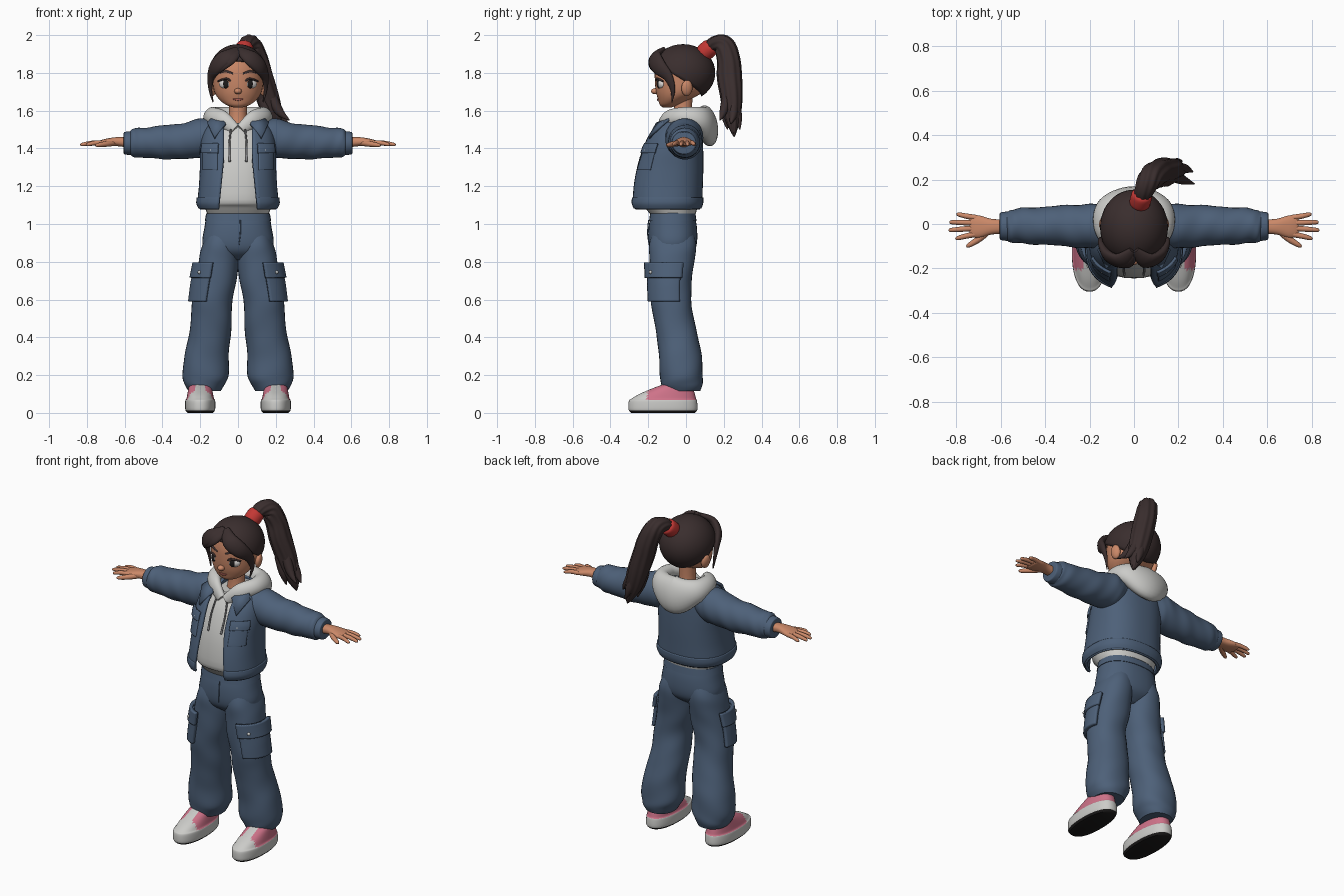
import bpy, bmesh, math
from mathutils import Vector, Matrix, Euler

PAL = {
    "denim": (0.075, 0.118, 0.19), "hoodie_grey": (0.60, 0.60, 0.58), "skin": (0.60, 0.25, 0.14),
    "hair_brown": (0.042, 0.027, 0.027), "band_red": (0.55, 0.04, 0.035), "shoe_pink": (0.62, 0.17, 0.25),
    "rubber_black": (0.012, 0.011, 0.011), "eye_white": (0.75, 0.72, 0.70), "lip": (0.40, 0.11, 0.09),
    "cord_grey": (0.25, 0.25, 0.26)}
MATS = {}
for key, rgb in PAL.items():
    MATS[key] = bpy.data.materials.new(key)
    MATS[key].diffuse_color = (*rgb, 1)


def finish(name, bm, mats, mirror=False, thick=0, rule=None):
    bmesh.ops.recalc_face_normals(bm, faces=bm.faces[:])
    if rule:
        for f in bm.faces:
            f.material_index = rule(f.calc_center_median(), f.normal)
    me = bpy.data.meshes.new(name)
    bm.to_mesh(me)
    bm.free()
    ob = bpy.data.objects.new(name, me)
    bpy.context.collection.objects.link(ob)
    for m in mats.split():
        me.materials.append(MATS[m])
    if thick:
        mod = ob.modifiers.new("thickness", 'SOLIDIFY')
        mod.thickness, mod.offset = thick, 0
    if mirror:
        ob.modifiers.new("mirror", 'MIRROR').use_mirror_merge = False
    return ob


def smooth_rows(rows, n):
    """Catmull-Rom interpolation of section rows."""
    out = []
    for i in range(len(rows) - 1):
        p0, p1, p2, p3 = (rows[max(i - 1, 0)], rows[i], rows[i + 1], rows[min(i + 2, len(rows) - 1)])
        for k in range(n):
            t = k / n
            out.append([0.5 * (2 * b + (c - a) * t + (2 * a - 5 * b + 4 * c - d) * t * t
                               + (3 * b - a - 3 * c + d) * t ** 3) for a, b, c, d in zip(p0, p1, p2, p3)])
    return out + [list(rows[-1])]


def power(v, e):
    return math.copysign(abs(v) ** e, v)


def loft(name, rows, mats, plane=None, segs=32, steps=4, p=2.0, arc=None, fold=None,
         ref=(0, 5, 1.4), mirror=False, thick=0, rule=None):
    """Skin sections (x, y, z, a, b): flat in a plane 'Z' or 'X', or square to the path."""
    rows = smooth_rows(rows, steps)
    pts = [Vector(r[:3]) for r in rows]
    bm, rings = bmesh.new(), []
    for i, r in enumerate(rows):
        if plane == 'Z':
            u, v = Vector((1, 0, 0)), Vector((0, -1, 0))
        elif plane == 'X':
            u, v = Vector((0, 1, 0)), Vector((0, 0, 1))
        else:
            t = (pts[min(i + 1, len(pts) - 1)] - pts[max(i - 1, 0)]).normalized()
            u = t.cross(pts[i] - Vector(ref)).normalized()
            v = u.cross(t)
        t0, t1 = arc(r) if arc else (0, math.tau)
        ring = []
        for k in range(segs + 1 if arc else segs):
            th = t0 + (t1 - t0) * k / segs
            d = 1 + (fold(i / len(rows), th) if fold else 0)
            ring.append(bm.verts.new(pts[i] + u * max(r[3], .001) * d * power(math.sin(th), 2 / p)
                                     + v * max(r[4], .001) * d * power(math.cos(th), 2 / p)))
        rings.append(ring)
    for a, b in zip(rings, rings[1:]):
        for k in range(segs):
            j = k + 1 if arc else (k + 1) % segs
            bm.faces.new((a[k], a[j], b[j], b[k]))
    if not arc:
        bm.faces.new(rings[0])
        bm.faces.new(rings[-1])
    return finish(name, bm, mats, mirror, thick, rule)


def ball(name, loc, size, mat, mirror=False, rot=(0, 0, 0)):
    bm = bmesh.new()
    bmesh.ops.create_uvsphere(bm, u_segments=24, v_segments=14, radius=1,
                              matrix=Matrix.LocRotScale(Vector(loc), Euler(rot), Vector(size)))
    return finish(name, bm, mat, mirror)


def at(rows, z, grow):
    """Section of a vertical loft at height z, grown outward."""
    for a, b in zip(rows, rows[1:]):
        if a[2] <= z <= b[2]:
            t = (z - a[2]) / (b[2] - a[2])
            r = [s + (e - s) * t for s, e in zip(a, b)]
            return r[:3] + [r[3] + grow, r[4] + grow]


def span(a, b):
    return lambda r: (math.radians(a), math.radians(b))


def wrinkle(amp, n):
    return lambda s, th: amp * (math.sin(n * s + 2 * math.sin(th)) + 0.6 * math.sin(1.7 * n * s - 3 * th))


# Shoes: black tread, pale sole, toe and laces, pink sides
def shoe_rule(c, n):
    if c.z < .012:
        return 0
    if c.z < .068 or c.y < -.205 or (abs(c.x - .2) < .026 and n.z > .25 and c.y < -.05):
        return 1
    return 2


loft("shoe", [(.2, -.122, 0, .068, .168), (.2, -.122, .012, .077, .18), (.2, -.122, .03, .08, .183),
              (.2, -.122, .065, .079, .18), (.2, -.118, .075, .073, .171), (.2, -.1, .1, .068, .147),
              (.2, -.07, .13, .062, .108), (.2, -.04, .155, .055, .075), (.2, -.035, .18, .05, .06)],
     "rubber_black hoodie_grey shoe_pink", 'Z', segs=48, p=2.3, rule=shoe_rule, mirror=True)
for i in range(4):
    y, z = -.20 + .03 * i, .112 + .012 * i
    loft("shoe_lace", [(.165, y, z - .012, .006, .006), (.2, y - .005, z, .007, .007),
                       (.235, y, z - .012, .006, .006)], "hoodie_grey", segs=8, mirror=True)

# Trousers
LEG = [(.175, -.02, .115, .085, .095), (.178, -.022, .15, .106, .108), (.172, -.025, .2, .122, .115),
       (.165, -.03, .3, .117, .113), (.152, -.045, .4, .112, .108), (.141, -.065, .5, .107, .108),
       (.135, -.08, .6, .107, .107), (.118, -.08, .7, .11, .11), (.104, -.075, .8, .104, .12),
       (.095, -.07, .88, .096, .124), (.085, -.07, .95, .085, .11)]
loft("trouser_leg", LEG, "denim", 'Z', p=2.2, steps=5, fold=wrinkle(.014, 22), mirror=True)
loft("trouser_hips", [(0, -.07, .81, .06, .06), (0, -.07, .85, .16, .11), (0, -.07, .9, .189, .128),
                      (0, -.07, .98, .178, .128), (0, -.07, 1.05, .166, .115), (0, -.07, 1.08, .155, .105)],
     "denim", 'Z', p=2.3)
loft("trouser_waistband", [(0, -.07, 1.015, .176, .126), (0, -.07, 1.055, .169, .12)], "denim", 'Z', p=2.3)
loft("fly_seam", [(.012, -.198, 1.02, .003, .003), (.012, -.203, .95, .003, .003), (.004, -.195, .89, .003, .003)],
     "denim", segs=8)
loft("cargo_pocket", [at(LEG, z, .012) for z in (.59, .64, .69, .78)], "denim", 'Z', segs=16,
     arc=span(16, 112), thick=.02, mirror=True)
loft("cargo_flap", [at(LEG, z, .022) for z in (.715, .75, .795)], "denim", 'Z', segs=16,
     arc=span(13, 115), thick=.02, mirror=True)
ball("cargo_button", (.205, -.188, .745), (.009, .009, .009), "hoodie_grey", True)

# Hoodie body, hood and cords
loft("hoodie_body", [(0, -.07, 1.055, .163, .122), (0, -.08, 1.09, .176, .14), (0, -.09, 1.13, .18, .155),
                     (0, -.087, 1.3, .172, .14), (0, -.06, 1.45, .15, .115), (0, -.03, 1.535, .1, .085)],
     "hoodie_grey", 'Z', p=2.3)
side = [(.015, -.138, 1.5, .03, .02), (.085, -.1, 1.555, .045, .03), (.135, -.02, 1.57, .05, .042),
        (.115, .075, 1.555, .07, .05)]
loft("hood", side + [(0, .112, 1.52, .11, .056)] + [(-r[0], *r[1:]) for r in side[::-1]],
     "hoodie_grey", ref=(0, 0, 1.5), steps=7, segs=24)
loft("hood_cord", [(.038, -.16, 1.5, .005, .005), (.046, -.195, 1.42, .005, .005),
                   (.044, -.228, 1.33, .006, .006)], "cord_grey", segs=8, mirror=True)

# Jacket: open-fronted shell, hem, pockets, collar
JACKET = [(0, -.105, 1.08, .195, .172), (0, -.105, 1.11, .208, .183), (0, -.1, 1.2, .2, .182),
          (0, -.088, 1.3, .195, .173), (0, -.072, 1.4, .195, .156), (0, -.055, 1.48, .18, .135),
          (0, -.035, 1.54, .14, .1), (0, -.02, 1.575, .105, .078)]


def open_front(r):
    half = .075 + .025 * max(0, min(1, (1.35 - r[2]) / .25))
    t = math.asin(min(1, half / r[3]) ** 1.2)
    return t, math.tau - t


loft("jacket_body", JACKET, "denim", 'Z', p=2.4, segs=56, arc=open_front, thick=.014)
loft("jacket_hem", [at(JACKET, z, .006) for z in (1.085, 1.11, 1.14)], "denim", 'Z', p=2.4, segs=56,
     arc=open_front, thick=.014)
loft("chest_pocket", [at(JACKET, z, .008) for z in (1.285, 1.31, 1.4)], "denim", 'Z', p=2.4, segs=12,
     arc=span(28, 62), thick=.012, mirror=True)
loft("chest_flap", [at(JACKET, z, .015) for z in (1.375, 1.4, 1.425)], "denim", 'Z', p=2.4, segs=12,
     arc=span(26, 64), thick=.012, mirror=True)
ball("chest_button", (.142, -.213, 1.39), (.008, .008, .008), "hoodie_grey", True)
bm = bmesh.new()
bm.faces.new([bm.verts.new(v) for v in ((.065, -.155, 1.53), (.125, -.197, 1.455),
                                        (.163, -.115, 1.535), (.11, -.05, 1.58))])
finish("jacket_collar", bm, "denim", True, .014)

# Sleeves and cuffs
loft("sleeve", [(.08, -.015, 1.475, .08, .08), (.14, -.012, 1.462, .095, .1), (.2, -.01, 1.455, .1, .102),
                (.3, -.008, 1.438, .093, .095), (.4, -.008, 1.433, .086, .088), (.5, -.008, 1.43, .08, .08),
                (.555, -.01, 1.43, .073, .074), (.575, -.01, 1.428, .06, .06)],
     "denim", 'X', steps=6, fold=wrinkle(.022, 26), mirror=True)
loft("sleeve_cuff", [(.56, -.01, 1.428, .062, .06), (.57, -.01, 1.428, .066, .063),
                     (.6, -.01, 1.428, .062, .059), (.605, -.01, 1.428, .055, .053)], "denim", 'X', mirror=True)

# Hands
loft("palm", [(.57, -.012, 1.43, .032, .027), (.64, -.012, 1.436, .035, .024), (.695, -.012, 1.432, .05, .02),
              (.73, -.01, 1.428, .049, .015), (.742, -.01, 1.427, .04, .009)], "skin", 'X', p=2.3, mirror=True)
for nm, y0, y1, x1 in (("index", -.045, -.064, .805), ("middle", -.019, -.027, .835),
                       ("ring", .005, .008, .832), ("little", .028, .043, .8)):
    ym = (y0 + y1) / 2
    loft(nm + "_finger", [(.71, y0, 1.43, .013, .013), ((.71 + x1) / 2, ym, 1.429, .012, .012),
                          (x1 - .01, y1, 1.421, .009, .009), (x1, y1, 1.42, .003, .003)],
         "skin", segs=12, ref=(.7, 0, -5), mirror=True)
loft("thumb", [(.65, -.025, 1.43, .016, .016), (.695, -.065, 1.424, .015, .015),
               (.74, -.094, 1.418, .011, .011), (.755, -.101, 1.416, .004, .004)],
     "skin", segs=12, ref=(.7, 0, -5), mirror=True)

# Head and face
loft("neck", [(0, -.015, 1.5, .06, .055), (0, -.015, 1.58, .047, .047), (0, -.015, 1.69, .05, .05)], "skin", 'Z')
loft("head", [(0, -.1, 1.617, .022, .022), (0, -.088, 1.63, .062, .05), (0, -.062, 1.66, .1, .086),
              (0, -.035, 1.7, .125, .124), (0, -.026, 1.76, .134, .139), (0, -.02, 1.83, .135, .143),
              (0, -.02, 1.9, .108, .12), (0, -.02, 1.935, .05, .06)], "skin", 'Z', segs=40)
ball("ear", (.138, .005, 1.72), (.018, .03, .042), "skin", True, (0, .15, .25))
ball("nose", (0, -.162, 1.703), (.02, .023, .016), "skin")
ball("eye", (.066, -.133, 1.742), (.036, .018, .026), "eye_white", True, (0, 0, .42))
ball("iris", (.064, -.1425, 1.742), (.02, .012, .024), "rubber_black", True, (0, 0, .42))
face = (0, -.02, 1.74)
loft("eyelash", [(.028, -.153, 1.748, .004, .004), (.06, -.154, 1.769, .006, .006),
                 (.106, -.122, 1.756, .005, .005)], "hair_brown", segs=8, ref=face, mirror=True)
loft("eyebrow", [(.026, -.163, 1.796, .004, .003), (.065, -.151, 1.808, .007, .004),
                 (.106, -.118, 1.797, .003, .003)], "hair_brown", segs=8, ref=face, mirror=True)
loft("mouth", [(-.034, -.139, 1.664, .003, .003), (0, -.149, 1.658, .006, .006),
               (.034, -.139, 1.664, .003, .003)], "lip", segs=8, ref=face)

# Hair cap: dome from a sloping hairline up to the crown
bm, rings = bmesh.new(), []
for i in range(15):
    ring = []
    for k in range(48):
        th = math.tau * k / 48
        e0 = math.radians(-15 + 40 * math.cos(th))
        e = e0 + (math.radians(89) - e0) * i / 14
        ring.append(bm.verts.new((.148 * math.cos(e) * math.sin(th),
                                  -.015 - .165 * math.cos(e) * math.cos(th), 1.8 + .147 * math.sin(e))))
    rings.append(ring)
for a, b in zip(rings, rings[1:]):
    for k in range(48):
        bm.faces.new((a[k], a[(k + 1) % 48], b[(k + 1) % 48], b[k]))
bm.faces.new(rings[-1])
finish("hair_cap", bm, "hair_brown", thick=.01)

# Fringe sweeping both ways from a parting, with loose side locks
skull = (0, -.015, 1.8)
loft("fringe", [(.005, -.12, 1.925, .02, .012), (.06, -.165, 1.885, .045, .022), (.115, -.145, 1.835, .045, .024),
                (.143, -.095, 1.78, .028, .016), (.146, -.07, 1.71, .013, .009), (.132, -.075, 1.645, .003, .003)],
     "hair_brown", segs=16, ref=skull, mirror=True)
loft("fringe_lock", [(.0, -.14, 1.91, .02, .012), (-.04, -.178, 1.875, .034, .016),
                     (-.1, -.162, 1.825, .026, .014), (-.135, -.11, 1.775, .004, .004)],
     "hair_brown", segs=16, ref=skull)

# Ponytail and hair band
loft("hair_band", [(.023, .085, 1.895, .038, .038), (.026, .095, 1.905, .047, .047),
                   (.035, .128, 1.935, .047, .047), (.038, .138, 1.944, .036, .036)],
     "band_red", segs=24, ref=(5, 0, 1.8))
loft("ponytail", [(.03, .105, 1.918, .03, .03), (.045, .15, 1.952, .04, .042), (.07, .2, 1.943, .056, .053),
                  (.1, .225, 1.87, .06, .058), (.125, .23, 1.78, .065, .06), (.155, .24, 1.68, .058, .06),
                  (.185, .245, 1.58, .045, .05), (.21, .252, 1.5, .02, .024), (.22, .255, 1.462, .003, .003)],
     "hair_brown", segs=48, steps=5, ref=(5, 0, 1.8), fold=lambda s, th: .05 * math.sin(9 * th + 4 * s))
for a, b, c in (((.165, .225, 1.7), (.215, .2, 1.6), (.272, .18, 1.55)),
                ((.17, .25, 1.68), (.225, .25, 1.58), (.265, .235, 1.53)),
                ((.15, .25, 1.68), (.19, .275, 1.57), (.215, .285, 1.5)),
                ((.13, .22, 1.66), (.16, .21, 1.57), (.175, .22, 1.5))):
    loft("ponytail_lock", [(*a, .03, .03), (*b, .022, .024), (*c, .003, .003)], "hair_brown", segs=12, ref=(5, 0, 1.8))

# Smooth shading with sharp creases kept
bpy.ops.object.select_all(action='SELECT')
bpy.context.view_layer.objects.active = bpy.context.scene.objects["head"]
bpy.ops.object.shade_smooth_by_angle(angle=math.radians(45))
